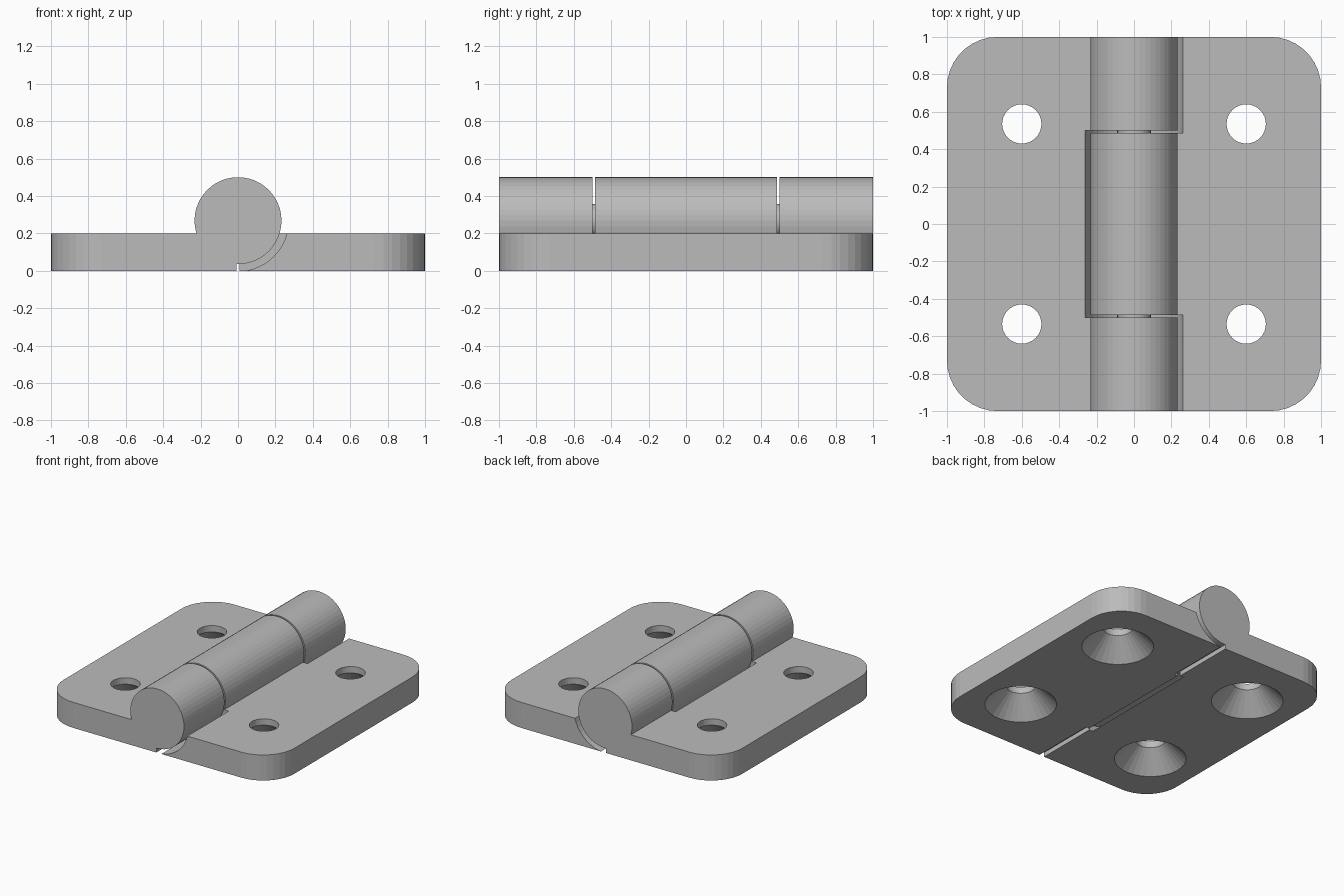
import bpy, bmesh, math
from mathutils import Matrix

if "Cube" in bpy.data.objects:
    bpy.data.objects.remove(bpy.data.objects["Cube"])

AXIS_Z, KNUCKLE_R, CLEAR_R, PIN_R = 0.2675, 0.2325, 0.27, 0.09
THICK, CORNER, GAP = 0.2, 0.27, 0.007
OUTER, INNER = 0.5, 0.487          # knuckle limits along the hinge axis

grey = bpy.data.materials.new("plain grey")
grey.diffuse_color = (0.5, 0.5, 0.5, 1)
grey.use_nodes = True
grey.node_tree.nodes["Principled BSDF"].inputs["Base Color"].default_value = grey.diffuse_color


def to_object(name, bm):
    bmesh.ops.recalc_face_normals(bm, faces=bm.faces)
    mesh = bpy.data.meshes.new(name)
    bm.to_mesh(mesh)
    bm.free()
    mesh.materials.append(grey)
    obj = bpy.data.objects.new(name, mesh)
    bpy.context.collection.objects.link(obj)
    return obj


def lathe(name, rings, matrix, sides=48):
    """Closed solid of revolution from (radius, height) pairs."""
    bm = bmesh.new()
    loops = [[bm.verts.new((r * math.cos(2 * math.pi * i / sides),
                            r * math.sin(2 * math.pi * i / sides), z))
              for i in range(sides)] for r, z in rings]
    bm.faces.new(loops[0])
    bm.faces.new(loops[-1])
    for a, b in zip(loops, loops[1:]):
        for i in range(sides):
            j = (i + 1) % sides
            bm.faces.new((a[i], a[j], b[j], b[i]))
    bm.transform(matrix)
    return to_object(name, bm)


def barrel(name, radius, y0, y1):
    """Cylinder along the hinge axis."""
    matrix = Matrix.Translation((0, 0, AXIS_Z)) @ Matrix.Rotation(-math.pi / 2, 4, 'X')
    return lathe(name, [(radius, y0), (radius, y1)], matrix)


def combine(obj, tool, operation):
    mod = obj.modifiers.new("cut", 'BOOLEAN')
    mod.operation, mod.solver, mod.object = operation, 'EXACT', tool
    tool.hide_render = True
    bpy.context.view_layer.update()
    graph = bpy.context.evaluated_depsgraph_get()
    mesh = bpy.data.meshes.new_from_object(obj.evaluated_get(graph))
    obj.modifiers.clear()
    obj.data = mesh
    bpy.data.objects.remove(tool, do_unlink=True)


def leaf(name, side, knuckles, clearances):
    # Plate with two rounded outer corners
    pts = [(GAP, -1)]
    for sign, start in ((-1, -90), (1, 0)):
        for i in range(10):
            a = math.radians(start + 10 * i)
            pts.append((1 - CORNER + CORNER * math.cos(a),
                        sign * (1 - CORNER) + CORNER * math.sin(a)))
    pts.append((GAP, 1))
    bm = bmesh.new()
    low = [bm.verts.new((side * x, y, 0)) for x, y in pts]
    top = [bm.verts.new((side * x, y, THICK)) for x, y in pts]
    bm.faces.new(low)
    bm.faces.new(top)
    for i in range(len(pts)):
        j = (i + 1) % len(pts)
        bm.faces.new((low[i], low[j], top[j], top[i]))
    obj = to_object(name, bm)
    # Room for the other leaf's knuckles
    for y0, y1 in clearances:
        combine(obj, barrel("clearance_cutter", CLEAR_R, y0, y1), 'DIFFERENCE')
    # Screw holes, countersunk from below
    for y in (-0.535, 0.535):
        hole = lathe("screw_cutter", [(0.265, -0.01), (0.105, 0.15), (0.105, 0.25)],
                     Matrix.Translation((side * 0.6, y, 0)), 32)
        combine(obj, hole, 'DIFFERENCE')
    # Own knuckles
    for y0, y1 in knuckles:
        combine(obj, barrel("knuckle", KNUCKLE_R, y0, y1), 'UNION')
    return obj


leaf("left_leaf", -1, [(-1, -OUTER), (OUTER, 1)], [(-OUTER, OUTER)])
leaf("right_leaf", 1, [(-INNER, INNER)], [(-1.1, -INNER), (INNER, 1.1)])
barrel("hinge_pin", PIN_R, -0.6, 0.6)
